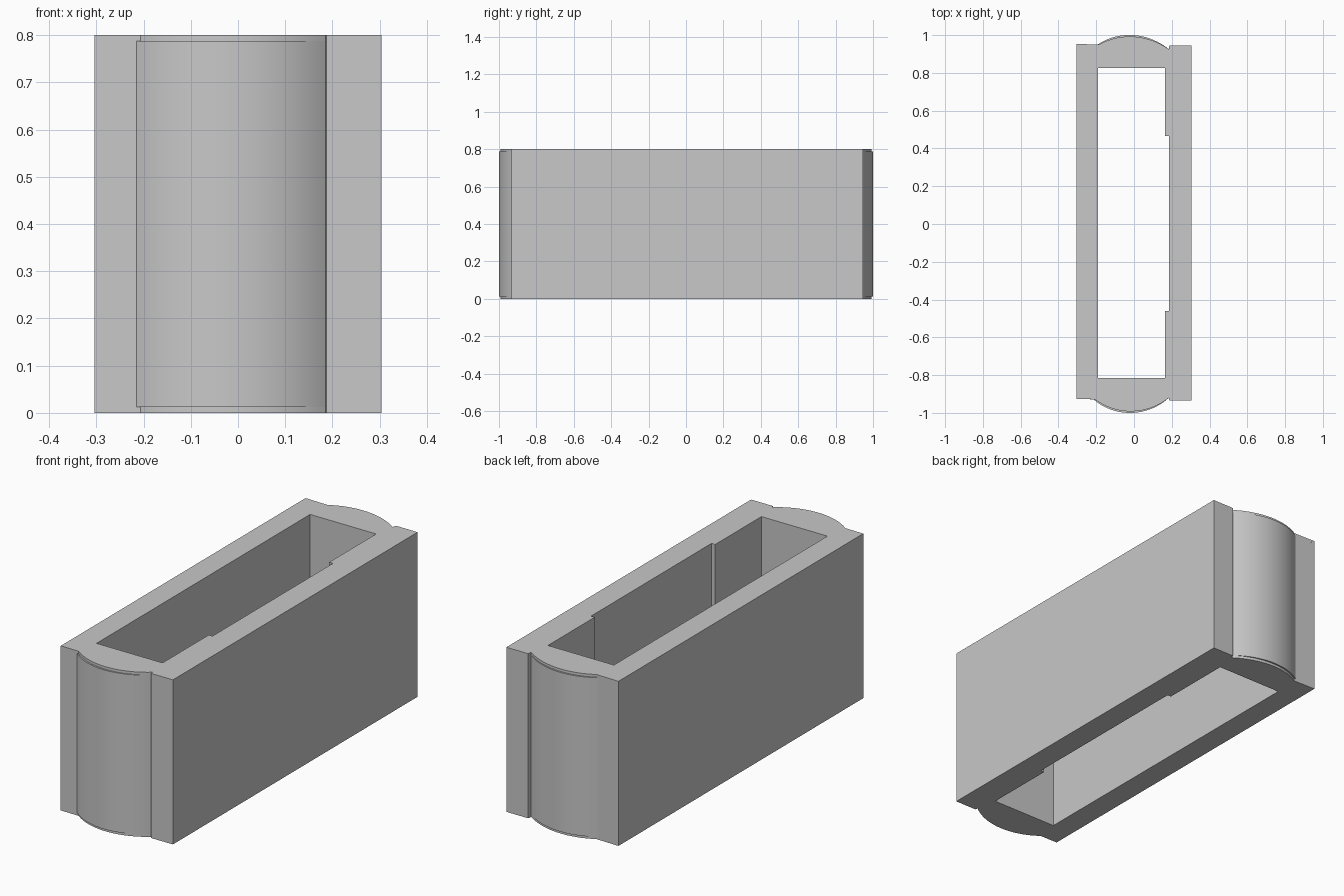
import bpy, bmesh, math

cube = bpy.data.objects.get("Cube")
if cube:
    bpy.data.objects.remove(cube, do_unlink=True)

HEIGHT, RIM, INSET, SEGMENTS = 0.8, 0.013, 0.008, 32

grey = bpy.data.materials.new("plain_grey")
grey.use_nodes = True
colour = (0.58, 0.58, 0.58, 1)
grey.diffuse_color = colour
grey.node_tree.nodes["Principled BSDF"].inputs["Base Color"].default_value = colour


def arc(start, end, peak):
    """Circular bulge between two points, reaching y = peak in the middle."""
    (x0, y0), (x1, y1) = start, end
    half = abs(x1 - x0) / 2
    rise = abs(peak - (y0 + y1) / 2)
    radius = (half ** 2 + rise ** 2) / (2 * rise)
    sweep = math.asin(half / radius)
    side = math.copysign(1, peak)
    points = []
    for i in range(SEGMENTS + 1):
        a = sweep * (2 * i / SEGMENTS - 1)
        t = (math.sin(a) * radius / half + 1) / 2
        lift = rise - radius * (1 - math.cos(a))
        points.append((x0 + (x1 - x0) * t, y0 + (y1 - y0) * t + side * lift))
    return points


def outline(inset):
    """Outer plan: two flat side walls with a rounded bulge at each end."""
    front = arc((-0.215 + inset, -0.928), (0.185, -0.92), -1 + inset)
    back = arc((0.185, 0.925), (-0.192 + inset, 0.95), 1 - inset)
    return ([(-0.304, -0.927)] + front + [(0.187, -0.934), (0.304, -0.934),
            (0.304, 0.945), (0.187, 0.945)] + back + [(-0.304, 0.953)])


# Inner opening, with a shallow recess along one wall
opening = [(-0.19, -0.815), (0.165, -0.815), (0.165, -0.46), (0.185, -0.46),
           (0.185, 0.465), (0.165, 0.465), (0.165, 0.825), (-0.19, 0.825)]

bm = bmesh.new()


def ring(points, z):
    return [bm.verts.new((x, y, z)) for x, y in points]


def skin(lower, upper):
    n = len(lower)
    for i in range(n):
        j = (i + 1) % n
        bm.faces.new((lower[i], lower[j], upper[j], upper[i]))


def cap(*loops):
    edges = []
    for loop in loops:
        for a, b in zip(loop, loop[1:] + loop[:1]):
            edges.append(bm.edges.get((a, b)) or bm.edges.new((a, b)))
    bmesh.ops.triangle_fill(bm, edges=edges, use_beauty=True)


# Outer shell, stepped in at the bottom and top rims of the bulges
full, small = outline(0), outline(INSET)
levels = [(small, 0), (small, RIM), (full, RIM),
          (full, HEIGHT - RIM), (small, HEIGHT - RIM), (small, HEIGHT)]
shell = [ring(points, z) for points, z in levels]
for low, high in zip(shell, shell[1:]):
    skin(low, high)

# Inner walls and the flat top and bottom faces
inner = [ring(opening, z) for z in (0, HEIGHT)]
skin(*inner)
cap(shell[0], inner[0])
cap(shell[-1], inner[1])
bmesh.ops.remove_doubles(bm, verts=bm.verts, dist=0.00001)
bmesh.ops.recalc_face_normals(bm, faces=bm.faces)

mesh = bpy.data.meshes.new("hollow_block")
bm.to_mesh(mesh)
bm.free()
mesh.materials.append(grey)
block = bpy.data.objects.new("hollow_block", mesh)
bpy.context.collection.objects.link(block)
bpy.context.view_layer.objects.active = block
block.select_set(True)
bpy.ops.object.shade_smooth_by_angle(angle=math.radians(25))
